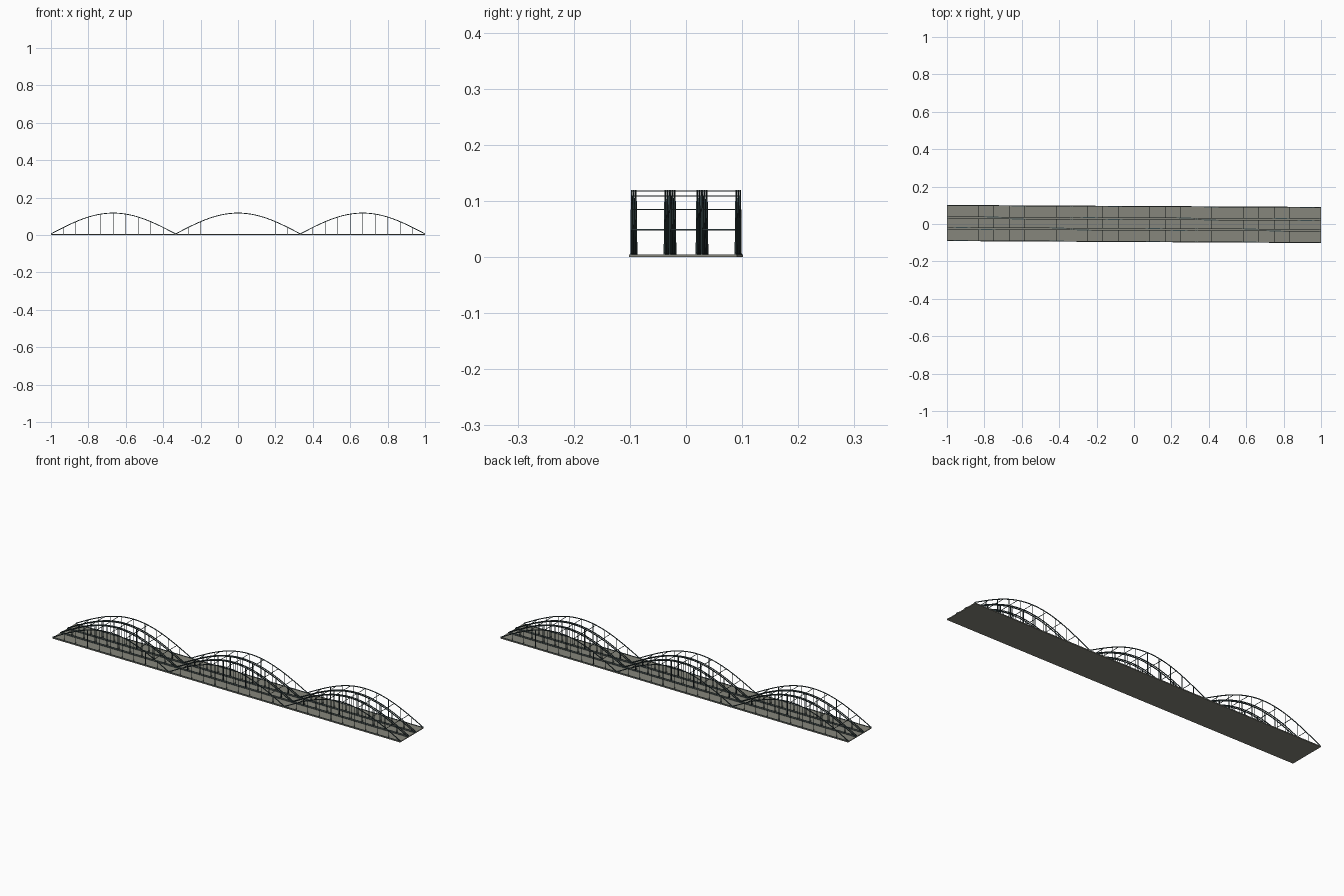
import bpy, bmesh, math

if "Cube" in bpy.data.objects:
    bpy.data.objects.remove(bpy.data.objects["Cube"])

SKEW = -0.0052          # the bridge runs at a very slight angle in plan
SPAN = 2 / 3
BASE, RISE = 0.006, 0.1115
DECK_TOP = 0.0045


def material(name, rgb):
    m = bpy.data.materials.new(name)
    m.diffuse_color = (*rgb, 1)
    m.use_nodes = True
    m.node_tree.nodes["Principled BSDF"].inputs["Base Color"].default_value = m.diffuse_color
    return m


steel = material("dark_steel", (0.045, 0.075, 0.08))
concrete = material("deck_grey", (0.24, 0.24, 0.20))


def finish(name, bm, mat):
    for v in bm.verts:
        v.co.y += SKEW * v.co.x
    bmesh.ops.recalc_face_normals(bm, faces=bm.faces)
    me = bpy.data.meshes.new(name)
    bm.to_mesh(me)
    bm.free()
    me.materials.append(mat)
    ob = bpy.data.objects.new(name, me)
    bpy.context.collection.objects.link(ob)
    return ob


def box(bm, x0, x1, y0, y1, z0, z1):
    v = bmesh.ops.create_cube(bm, size=1)["verts"]
    for p in v:
        p.co.x = x1 if p.co.x > 0 else x0
        p.co.y = y1 if p.co.y > 0 else y0
        p.co.z = z1 if p.co.z > 0 else z0


def arch_z(t):
    return BASE + RISE * math.sin(math.pi * t)


def add_rib(bm, x0, y, w=0.0022, h=0.0044, n=32):
    rings = []
    for i in range(n + 1):
        t = i / n
        slope = RISE * math.pi * math.cos(math.pi * t) / SPAN
        dz = h / 2 * math.sqrt(1 + slope * slope)
        x, z = x0 + SPAN * t, arch_z(t)
        rings.append([bm.verts.new((x, y + a * w / 2, z + b * dz))
                      for a, b in ((-1, -1), (1, -1), (1, 1), (-1, 1))])
    for a, b in zip(rings, rings[1:]):
        for k in range(4):
            bm.faces.new((a[k], a[(k + 1) % 4], b[(k + 1) % 4], b[k]))
    bm.faces.new(rings[0])
    bm.faces.new(rings[-1][::-1])


# three parallel carriageways, each carried by a pair of arches
lanes = {"near": (-0.093, -0.0335), "middle": (-0.0235, 0.0235), "far": (0.0335, 0.093)}

# deck slab
bm = bmesh.new()
box(bm, -1, 1, -0.0965, 0.0965, 0, DECK_TOP)
finish("deck", bm, concrete)

for lane, pair in lanes.items():
    ribs, hangers, braces, beams = (bmesh.new() for _ in range(4))
    for s in range(3):
        x0 = -1 + s * SPAN
        for y in pair:
            add_rib(ribs, x0, y)
            # vertical hangers
            for i in range(1, 10):
                x = x0 + SPAN * i / 10
                box(hangers, x - 0.001, x + 0.001, y - 0.001, y + 0.001,
                    DECK_TOP - 0.001, arch_z(i / 10))
        # cross braces between the two ribs
        for i in range(1, 8):
            x, z = x0 + SPAN * i / 8, arch_z(i / 8)
            box(braces, x - 0.001, x + 0.001, pair[0], pair[1], z - 0.001, z + 0.001)
    # tie beams along the deck under each arch
    for y in pair:
        box(beams, -1, 1, y - 0.0015, y + 0.0015, 0.002, DECK_TOP + 0.002)
    finish(lane + "_arch_ribs", ribs, steel)
    finish(lane + "_hangers", hangers, steel)
    finish(lane + "_cross_braces", braces, steel)
    finish(lane + "_tie_beams", beams, steel)
